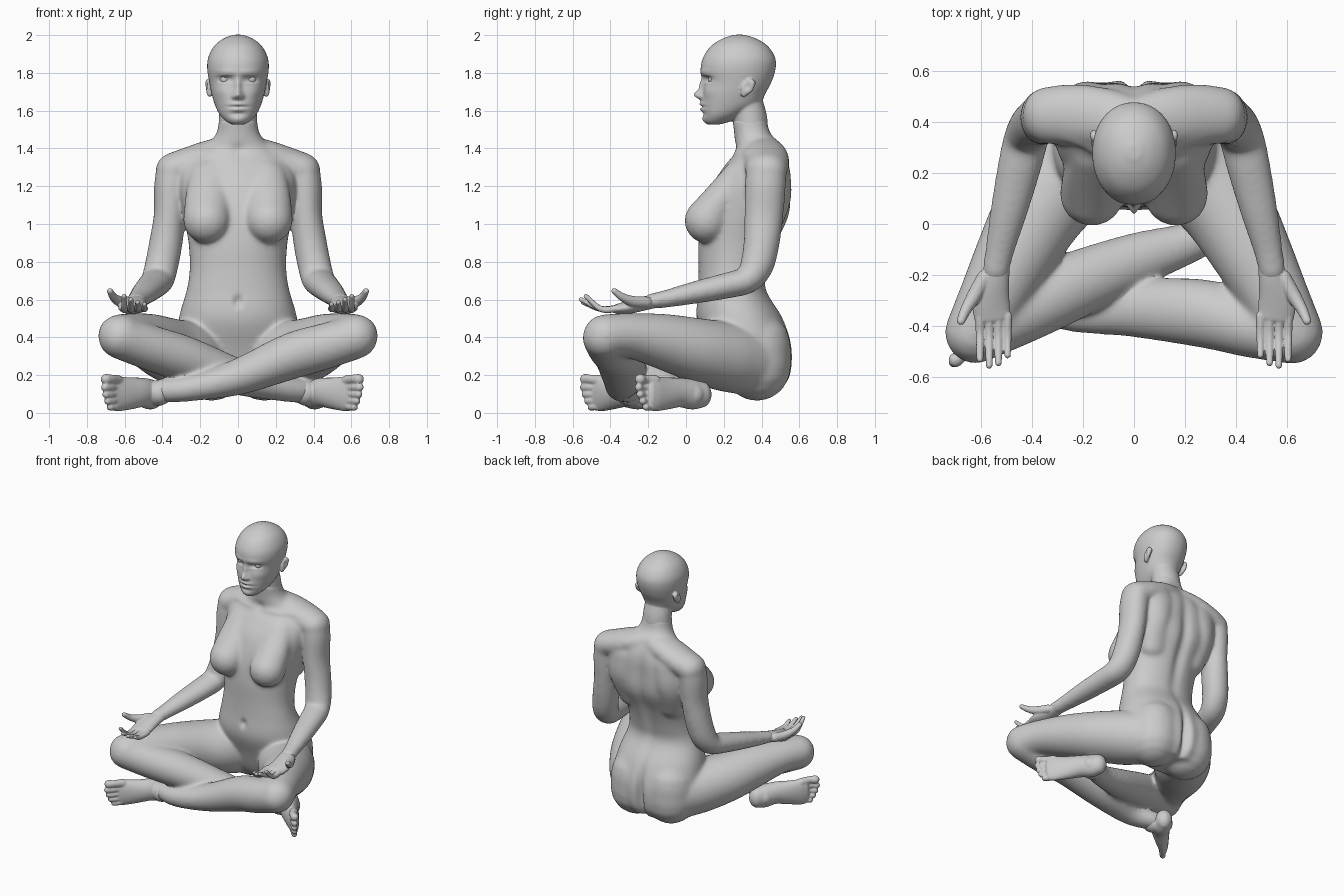
import bpy, bmesh, math
from mathutils import Vector

X, Z = Vector((1, 0, 0)), Vector((0, 0, 1))


def tube(bm, pts, ref=X, flat=False, sq=1.0, n=28, steps=6):
    """Smooth loft through (x, y, z, radius along ref, other radius) with round ends."""
    p = [Vector(q) for q in pts]
    p = [2 * p[0] - p[1]] + p + [2 * p[-1] - p[-2]]
    S = []
    for i in range(1, len(p) - 2):
        a, b, c, d = p[i - 1:i + 3]
        for k in range(steps):
            t = k / steps
            S.append(0.5 * (2 * b + (c - a) * t + (2 * a - 5 * b + 4 * c - d) * t * t
                            + (3 * b - a - 3 * c + d) * t ** 3))
    S.append(p[-2])
    C = [Vector(s[:3]) for s in S]
    rings = []
    for i, s in enumerate(S):
        t = Z if flat else (C[min(i + 1, len(C) - 1)] - C[max(i - 1, 0)]).normalized()
        rings.append((C[i], t, s[3], s[4]))

    def cap(ring, sign):
        c, t, a, b = ring
        r = min(a, b)
        return [(c + t * sign * r * math.sin(w), t, a * math.cos(w), b * math.cos(w))
                for w in (0.4, 0.8, 1.15, 1.45)]
    if not flat:
        rings = cap(rings[0], -1)[::-1] + rings + cap(rings[-1], 1)
    loops = []
    for c, t, a, b in rings:
        u = (ref - t * ref.dot(t)).normalized()
        v = t.cross(u)
        loop = []
        for k in range(n):
            w = 2 * math.pi * k / n
            cs, sn = math.cos(w), math.sin(w)
            cs = math.copysign(abs(cs) ** sq, cs)
            sn = math.copysign(abs(sn) ** sq, sn)
            loop.append(bm.verts.new(c + u * a * cs + v * b * sn))
        loops.append(loop)
    faces = [bm.faces.new((A[k], A[(k + 1) % n], B[(k + 1) % n], B[k]))
             for A, B in zip(loops, loops[1:]) for k in range(n)]
    faces += [bm.faces.new(loops[0][::-1]), bm.faces.new(loops[-1])]
    bmesh.ops.recalc_face_normals(bm, faces=faces)


def side(pts, s):
    return [(q[0] * s,) + tuple(q[1:]) for q in pts]


def finish(bm, name, voxel, smooth, swell=0.0):
    """Fuse the overlapping lofts into one smooth skin."""
    me = bpy.data.meshes.new(name)
    bm.to_mesh(me)
    bm.free()
    ob = bpy.data.objects.new(name, me)
    bpy.context.collection.objects.link(ob)
    m = ob.modifiers.new("fuse", 'REMESH')
    m.mode, m.voxel_size = 'VOXEL', voxel
    m = ob.modifiers.new("soften", 'SMOOTH')
    m.factor, m.iterations = 0.5, smooth
    bpy.context.view_layer.update()
    ev = ob.evaluated_get(bpy.context.evaluated_depsgraph_get())
    new = bpy.data.meshes.new_from_object(ev)
    ob.modifiers.clear()
    ob.data = new
    for v, nrm in [(v, v.normal.copy()) for v in new.vertices]:
        v.co += nrm * swell
    new.polygons.foreach_set("use_smooth", [True] * len(new.polygons))
    return ob


def sculpt(ob, bumps):
    """Push the skin with soft gaussian bumps: centre, push, spread."""
    for c, push, s in bumps:
        push = Vector(push)
        for v in ob.data.vertices:
            dz = (v.co.z - c[2]) / s[2]
            if abs(dz) > 3:
                continue
            dx = (v.co.x - c[0]) / s[0]
            if abs(dx) > 3:
                continue
            dy = (v.co.y - c[1]) / s[1]
            if abs(dy) < 3:
                v.co += push * math.exp(-(dx * dx + dy * dy + dz * dz) / 2)


# head: z, front y, back y, half width
bm = bmesh.new()
head = [(1.527, .115, .18, .035), (1.545, .098, .24, .065), (1.58, .09, .31, .098),
        (1.63, .083, .39, .122), (1.69, .088, .42, .14), (1.75, .092, .452, .152),
        (1.82, .078, .474, .163), (1.88, .09, .472, .158), (1.94, .13, .435, .128),
        (1.98, .19, .375, .08), (2.002, .255, .31, .025)]
tube(bm, [(0, (f + b) / 2, z, w, (b - f) / 2) for z, f, b, w in head], flat=True, sq=.95, n=48)
tube(bm, [(0, .35, 1.47, .085, .07), (0, .345, 1.51, .101, .088), (0, .335, 1.58, .10, .092),
          (0, .315, 1.66, .095, .09)], flat=True, n=40)
for s in (1, -1):
    tube(bm, side([(.157, .348, 1.75, .017, .024), (.158, .325, 1.72, .017, .032),
                   (.15, .305, 1.685, .013, .016)], s))
head = finish(bm, "head", .006, 8)
bumps = [((0, .09, 1.684), (0, -.042, 0), (.015, .05, .016)),     # nose
         ((0, .09, 1.73), (0, -.022, 0), (.012, .05, .03)),
         ((0, .08, 1.634), (0, -.012, 0), (.028, .05, .008)),     # lips
         ((0, .08, 1.606), (0, -.013, 0), (.024, .05, .009)),
         ((0, .08, 1.62), (0, .010, 0), (.035, .05, .005)),
         ((0, .09, 1.583), (0, .007, 0), (.03, .05, .01)),
         ((0, .10, 1.553), (0, -.008, 0), (.03, .05, .02))]       # chin
for s in (1, -1):
    bumps += [((s * .021, .09, 1.674), (0, -.014, 0), (.009, .04, .009)),  # nostril
              ((s * .068, .10, 1.767), (0, .020, 0), (.028, .05, .015)),   # eye socket
              ((s * .062, .10, 1.802), (0, -.007, 0), (.038, .05, .012)),  # brow
              ((s * .07, .10, 1.788), (0, -.006, 0), (.026, .05, .005)),   # upper lid
              ((s * .07, .10, 1.745), (0, -.005, 0), (.024, .05, .005)),   # lower lid
              ((s * .09, .13, 1.70), (0, -.008, 0), (.03, .05, .025)),     # cheek
              ((s * .18, .322, 1.73), (-s * .014, 0, 0), (.02, .013, .018))]
sculpt(head, bumps)

# torso and neck
bm = bmesh.new()
tube(bm, [(0, .37, .12, .20, .13), (0, .36, .2, .28, .19), (0, .335, .35, .32, .222),
          (0, .285, .5, .31, .225), (0, .245, .65, .268, .178), (0, .252, .76, .252, .182),
          (0, .275, .9, .258, .205), (0, .318, 1.05, .285, .228), (0, .345, 1.2, .305, .205),
          (0, .375, 1.3, .29, .17), (0, .39, 1.38, .21, .127), (0, .368, 1.44, .137, .105),
          (0, .347, 1.5, .104, .09), (0, .337, 1.56, .099, .09)],
     flat=True, sq=.92, n=48)
for s in (1, -1):
    # breast
    tube(bm, side([(.14, .27, 1.26, .11, .07), (.155, .19, 1.14, .12, .09),
                   (.165, .113, 1.018, .122, .118)], s))
    # shoulder and shoulder blade
    tube(bm, side([(0, .40, 1.40, .075, .10), (.15, .42, 1.365, .076, .115),
                   (.26, .428, 1.322, .082, .115), (.345, .425, 1.285, .088, .108)], s), Z)
    tube(bm, side([(.17, .44, 1.28, .15, .105), (.19, .44, 1.12, .11, .10),
                   (.16, .40, .95, .10, .08)], s))
    # arm
    tube(bm, side([(.345, .425, 1.29, .082, .102), (.355, .42, 1.2, .086, .105),
                   (.362, .412, 1.05, .08, .10), (.382, .40, .9, .085, .092),
                   (.405, .375, .78, .085, .085), (.425, .325, .705, .085, .07),
                   (.45, .22, .675, .082, .065), (.49, .05, .638, .07, .056),
                   (.525, -.1, .605, .055, .044), (.543, -.19, .59, .05, .037)], s))
    # thigh and buttock
    tube(bm, side([(.17, .34, .275, .18, .17), (.26, .2, .30, .18, .19),
                   (.37, .05, .335, .165, .175), (.47, -.13, .38, .142, .152),
                   (.56, -.3, .41, .115, .128), (.625, -.43, .41, .108, .115)], s), Z)
    tube(bm, side([(.14, .375, .245, .178, .178), (.14, .37, .36, .175, .18)], s))
# front shin and rear shin
tube(bm, [(.625, -.43, .40, .11, .115), (.45, -.40, .35, .118, .118), (.28, -.352, .30, .118, .13),
          (0, -.33, .19, .092, .11), (-.25, -.345, .13, .065, .072), (-.42, -.29, .115, .06, .065)], Z)
tube(bm, [(-.625, -.43, .40, .11, .115), (-.45, -.345, .34, .116, .125), (-.28, -.26, .285, .117, .13),
          (0, -.145, .19, .092, .105), (.25, -.06, .128, .065, .072), (.38, .02, .112, .06, .065)], Z)
body = finish(bm, "body", .011, 24, .004)
bumps = [((0, .07, .59), (0, .020, 0), (.015, .05, .02)),         # navel
         ((0, .52, 1.0), (0, -.026, 0), (.03, .15, .24)),         # spine
         ((0, .56, .25), (0, -.05, 0), (.02, .10, .13)),          # cleft
         ((0, .27, 1.385), (0, .012, 0), (.025, .05, .025))]      # throat notch
for s in (1, -1):
    bumps += [((s * .17, .54, 1.16), (0, .010, 0), (.06, .10, .09)),
              ((s * .15, .29, 1.375), (0, -.010, 0), (.08, .05, .014))]    # collarbone
sculpt(body, bumps)

for s, label in ((1, "left"), (-1, "right")):
    # eye
    bpy.ops.mesh.primitive_uv_sphere_add(segments=24, ring_count=16, radius=.03,
                                         location=(s * .068, .148, 1.767))
    bpy.context.object.name = label + "_eye"
    bpy.ops.object.shade_smooth()

    # hand, palm up
    bm = bmesh.new()
    tube(bm, side([(.535, -.15, .594, .048, .035), (.545, -.22, .58, .056, .036),
                   (.56, -.30, .56, .072, .034), (.556, -.365, .55, .07, .025)], s))
    for x, y, z, r in ((.495, -.525, .575, .0145), (.531, -.555, .585, .0155),
                       (.567, -.565, .60, .0155), (.603, -.54, .618, .0155)):
        tube(bm, side([(x, -.36, .552, r + .003, r + .003), (x, -.45, .55, r, r),
                       (x, y + .01, z, r * .8, r * .75)], s), n=16)
    tube(bm, side([(.585, -.21, .585, .03, .03), (.625, -.28, .59, .028, .028),
                   (.658, -.335, .612, .021, .021), (.678, -.38, .645, .016, .015)], s), n=16)
    finish(bm, label + "_hand", .005, 3, .001)

    # foot, lying on its outer edge with the sole outward
    heel = Vector((.41, .135, .098)) if s > 0 else Vector((.47, -.155, .098))
    d, nrm = Vector((.585, -.81, 0)), Vector((.81, .585, 0))

    def at(u, o, z, a, b):
        q = heel + d * u - nrm * o
        return (q.x * s, q.y, q.z + z, a, b)
    bm = bmesh.new()
    tube(bm, [at(.03, .055, 0, .07, .055), at(.08, .063, 0, .078, .063), at(.16, .068, .01, .076, .062),
              at(.25, .055, .005, .083, .05), at(.33, .04, .003, .091, .036),
              at(.365, .035, .003, .088, .028)], Z)
    tube(bm, [at(.08, .06, 0, .066, .066), at(.09, .13, .008, .066, .066)], Z)
    for z, u, r in ((.080, .44, .027), (.037, .45, .020), (.0, .44, .019),
                    (-.035, .424, .0185), (-.067, .402, .018)):
        tube(bm, [at(.34, .04, z * .92, r, r), at(u - .035, .045, z, r * .85, r * .85),
                  at(u, .036, z, r, r)], Z, n=16)
    finish(bm, label + "_foot", .006, 5, .002)
